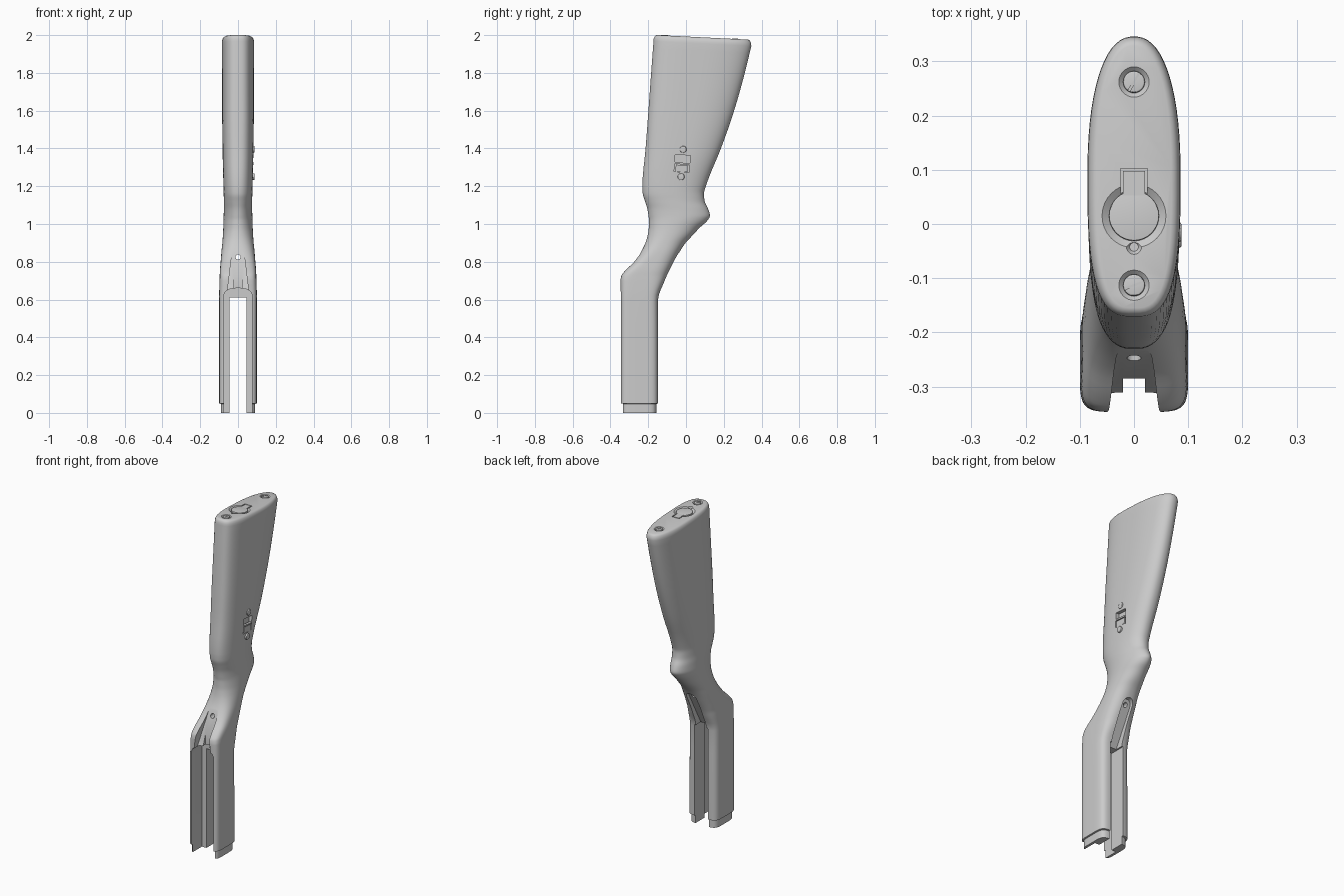
import bpy, bmesh, math
from mathutils import Matrix, Vector

cube = bpy.data.objects.get("Cube")
if cube:
    bpy.data.objects.remove(cube, do_unlink=True)

SIDES = 64
TILT = 0.05


def top_z(y):
    return 1.988 - TILT * (y - 0.09)


def make(name, bm):
    bmesh.ops.recalc_face_normals(bm, faces=bm.faces)
    mesh = bpy.data.meshes.new(name)
    bm.to_mesh(mesh)
    bm.free()
    obj = bpy.data.objects.new(name, mesh)
    bpy.context.collection.objects.link(obj)
    return obj


def activate(obj):
    bpy.ops.object.select_all(action='DESELECT')
    obj.select_set(True)
    bpy.context.view_layer.objects.active = obj


def smooth(obj, angle=30):
    activate(obj)
    bpy.ops.object.shade_smooth_by_angle(angle=math.radians(angle))


def cut(obj, cutter):
    cutter.hide_render = True
    mod = obj.modifiers.new("cut", 'BOOLEAN')
    mod.operation, mod.solver, mod.object = 'DIFFERENCE', 'EXACT', cutter
    activate(obj)
    bpy.ops.object.modifier_apply(modifier=mod.name)
    bpy.data.objects.remove(cutter, do_unlink=True)


def bridge(bm, rings):
    for a, b in zip(rings, rings[1:]):
        n = len(a)
        for i in range(n):
            j = (i + 1) % n
            bm.faces.new((a[i], a[j], b[j], b[i]))
    bm.faces.new(rings[0][::-1])
    bm.faces.new(rings[-1])


def prism(name, half, front, back):
    """Symmetric x-z outline extruded in y between two depth functions of z."""
    pts = half + [(-x, z) for x, z in reversed(half) if x > 0]
    bm = bmesh.new()
    bridge(bm, [[bm.verts.new((x, f(z), z)) for x, z in pts] for f in (front, back)])
    return make(name, bm)


def disc(name, loc, r1, r2, depth, axis='Z', bevel=0):
    """Round part centred on loc, facing out of the butt (Z), left side (X) or back (Y)."""
    bm = bmesh.new()
    bmesh.ops.create_cone(bm, cap_ends=True, segments=32, radius1=r1, radius2=r2, depth=depth)
    if bevel:
        rim = [e for e in bm.edges if all(v.co.z > 0 for v in e.verts)]
        bmesh.ops.bevel(bm, geom=rim, offset=bevel, segments=3, affect='EDGES', profile=0.5)
    rot = {'Z': Matrix.Rotation(-TILT, 4, 'X'), 'X': Matrix.Rotation(math.pi / 2, 4, 'Y'),
           'Y': Matrix.Rotation(-math.pi / 2, 4, 'X')}[axis]
    bm.transform(Matrix.Translation(loc) @ rot)
    return make(name, bm)


def box(name, loc, size, rot=Matrix()):
    bm = bmesh.new()
    bmesh.ops.create_cube(bm, size=1)
    bm.transform(Matrix.Translation(loc) @ rot @ Matrix.Diagonal((*size, 1)))
    return make(name, bm)


# Stock stations: z, front y, back y, half width, front roundness, back roundness
keys = [
    (0.05, -0.347, -0.147, 0.100, 6, 5), (0.60, -0.347, -0.147, 0.100, 6, 4.5),
    (0.70, -0.347, -0.112, 0.098, 6, 3.5), (0.725, -0.343, -0.101, 0.097, 5.5, 3.2),
    (0.75, -0.325, -0.089, 0.096, 5, 3), (0.80, -0.275, -0.062, 0.092, 4, 2.6),
    (0.85, -0.240, -0.035, 0.088, 3, 2.4), (0.90, -0.215, -0.002, 0.083, 2.5, 2.2),
    (0.94, -0.203, 0.035, 0.080, 2.3, 2.1), (0.98, -0.197, 0.072, 0.078, 2.2, 2),
    (1.02, -0.196, 0.115, 0.077, 2.2, 1.9), (1.045, -0.199, 0.127, 0.076, 2.2, 1.9),
    (1.08, -0.205, 0.117, 0.075, 2.2, 2), (1.12, -0.217, 0.099, 0.075, 2.3, 2.1),
    (1.16, -0.229, 0.095, 0.076, 2.4, 2.2), (1.20, -0.231, 0.105, 0.077, 2.5, 2.2),
    (1.40, -0.214, 0.185, 0.082, 2.8, 2.3), (1.60, -0.199, 0.255, 0.084, 3, 2.3),
    (1.80, -0.184, 0.310, 0.085, 3, 2.3), (1.955, -0.172, 0.346, 0.086, 3, 2.3),
]


def slopes(c):
    d = [(b[c] - a[c]) / (b[0] - a[0]) for a, b in zip(keys, keys[1:])]
    inner = [2 * p * q / (p + q) if p * q > 0 else 0 for p, q in zip(d, d[1:])]
    return [d[0]] + inner + [d[-1]]


def stations(steps=4):
    m = [slopes(c) for c in range(1, 6)]
    for i, (a, b) in enumerate(zip(keys, keys[1:])):
        h = b[0] - a[0]
        for s in range(steps):
            t = s / steps
            f = t * t * (3 - 2 * t)
            yield [a[0] + t * h] + [
                a[c] + f * (b[c] - a[c]) + h * t * (1 - t) * ((1 - t) * m[c - 1][i] - t * m[c - 1][i + 1])
                for c in range(1, 6)]
    yield list(keys[-1])


def ring(bm, z, yf, yb, w, nf, nb, inset=0):
    mid, ry = (yf + yb) / 2, (yb - yf) / 2 - inset
    lean = TILT * max(0, min(1, (z - 1.6) / 0.35))
    verts = []
    for i in range(SIDES):
        a = 2 * math.pi * (i + 0.5) / SIDES
        n = nb if math.sin(a) > 0 else nf
        x = (w - inset) * math.copysign(abs(math.cos(a)) ** (2 / n), math.cos(a))
        y = mid + ry * math.copysign(abs(math.sin(a)) ** (2 / n), math.sin(a))
        verts.append(bm.verts.new((x, y, z - lean * (y - 0.09))))
    return verts


# Main body, with the stepped toe and rounded butt end
bm = bmesh.new()
first, last = keys[0], keys[-1]
rings = [ring(bm, z, *first[1:], inset=0.009) for z in (0, 0.048)]
rings += [ring(bm, *s) for s in stations()]
rings += [ring(bm, z, *last[1:], inset=i)
          for z, i in ((1.968, 0.001), (1.979, 0.005), (1.985, 0.010), (1.988, 0.017))]
bridge(bm, rings)
stock = make("stock_body", bm)

# Fore-end channel and through slot
cut(stock, prism("front_channel", [(0.075, -0.1), (0.075, 0.625), (0.066, 0.643), (0.045, 0.655), (0, 0.662)],
                 lambda z: -0.5, lambda z: -0.243))
cut(stock, box("through_slot", (0, -0.25, 0.255), (0.09, 0.8, 0.71)))


def tongue(w_low, w_high, z_low, z_high):
    arc = [(w_high * math.cos(k * math.pi / 16), z_high + w_high * math.sin(k * math.pi / 16)) for k in range(8)]
    return [(w_low, z_low)] + arc + [(0, z_high + w_high)]


# Tang inlets front and back, notch and bolt hole
cut(stock, prism("front_inlet", tongue(0.058, 0.033, 0.63, 0.835),
                 lambda z: -0.5, lambda z: -0.31 + (z - 0.66) * 0.38))
cut(stock, prism("back_inlet", tongue(0.036, 0.033, 0.59, 0.82),
                 lambda z: -0.2 + (z - 0.6) * 0.56, lambda z: 0.1))
cut(stock, box("inlet_notch", (0, -0.4, 0.67), (0.04, 0.23, 0.14)))
cut(stock, disc("bolt_hole", (0, -0.15, 0.825), 0.013, 0.013, 0.6, 'Y'))

# Sling pocket in the left side
lean_side = Matrix.Rotation(math.radians(-4), 4, 'X')
cut(stock, box("sling_pocket", (0.085, -0.02, 1.32), (0.05, 0.08, 0.09), lean_side))

# Dished seats in the butt
screws = ((-0.113, 20), (0.262, 60))
for y, _ in screws:
    cut(stock, disc("screw_seat", (0, y, top_z(y)), 0.02, 0.036, 0.016))
trap_y = 0.015
cut(stock, disc("trap_seat", (0, trap_y, top_z(trap_y)), 0.046, 0.072, 0.02))
cut(stock, box("hinge_seat", (0, 0.075, top_z(0.075)), (0.05, 0.055, 0.016), Matrix.Rotation(-TILT, 4, 'X')))
cut(stock, disc("thumb_notch", (0, -0.042, top_z(-0.042)), 0.008, 0.02, 0.016))
smooth(stock)

# Trap lid and its hinge tab
smooth(disc("trap_lid", (0, trap_y, top_z(trap_y) - 0.007), 0.046, 0.046, 0.014, bevel=0.002))
box("trap_hinge", (0, 0.075, top_z(0.075) - 0.006), (0.04, 0.045, 0.012), Matrix.Rotation(-TILT, 4, 'X'))

# Slotted butt screws
for n, (y, angle) in enumerate(screws):
    z = top_z(y)
    head = disc("butt_screw_%d" % (n + 1), (0, y, z - 0.004), 0.02, 0.02, 0.012, bevel=0.003)
    cut(head, box("slot", (0, y, z + 0.003), (0.06, 0.004, 0.007), Matrix.Rotation(math.radians(angle), 4, 'Z')))
    smooth(head)

# Sling bar, plate and side screws
box("sling_bar", (0.074, -0.02, 1.32), (0.014, 0.08, 0.009), lean_side)
box("sling_plate", (0.069, -0.022, 1.294), (0.018, 0.066, 0.036), lean_side)
for n, (y, z) in enumerate(((-0.015, 1.395), (-0.026, 1.25))):
    smooth(disc("side_screw_%d" % (n + 1), (0.08, y, z), 0.018, 0.018, 0.015, 'X', bevel=0.004))
